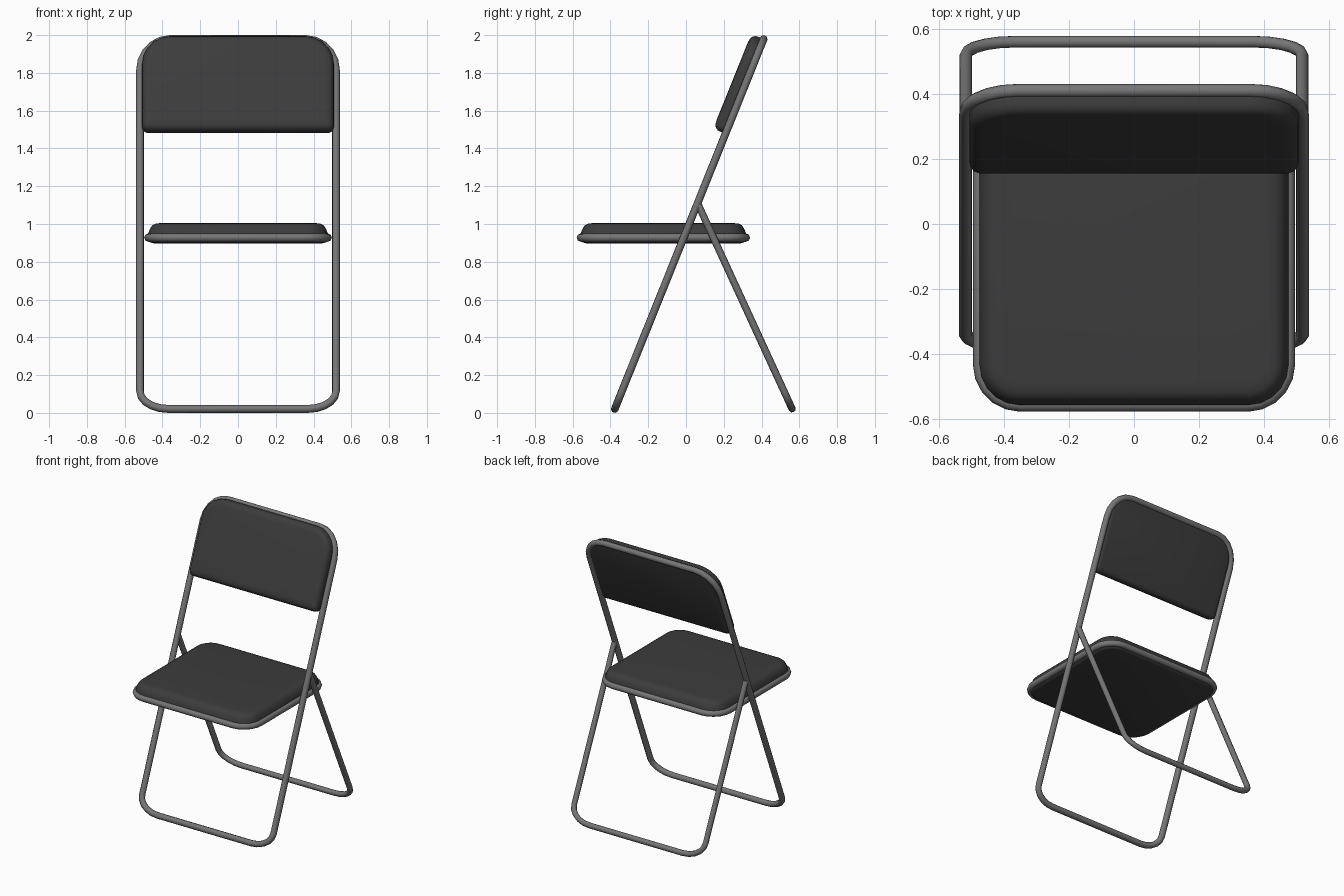
import bpy, bmesh
from math import sin, cos, pi, radians, atan2, hypot
from mathutils import Matrix, Vector

if "Cube" in bpy.data.objects:
    bpy.data.objects.remove(bpy.data.objects["Cube"])


def material(name, v):
    m = bpy.data.materials.new(name)
    m.diffuse_color = (v, v, v, 1)
    m.use_nodes = True
    m.node_tree.nodes["Principled BSDF"].inputs["Base Color"].default_value = m.diffuse_color
    return m


METAL = material("grey_metal", 0.18)
PAD = material("dark_padding", 0.045)


def finish(ob, mat):
    ob.data.materials.append(mat)
    bpy.ops.object.select_all(action='DESELECT')
    ob.select_set(True)
    bpy.context.view_layer.objects.active = ob
    if ob.type == 'CURVE':
        bpy.ops.object.convert(target='MESH')
        ob = bpy.context.view_layer.objects.active
    bpy.ops.object.shade_smooth_by_angle(angle=radians(50))
    return ob


def corner(cx, cv, rx, rv, start, seg=5):
    return [(cx + rx * cos(start + pi / 2 * i / seg),
             cv + rv * sin(start + pi / 2 * i / seg)) for i in range(seg + 1)]


def outline(w, v0, v1, low, high):
    """Rounded rectangle; low / high are (rx, rv) of the two corner pairs."""
    (ax, av), (bx, bv) = low, high
    return (corner(w - bx, v1 - bv, bx, bv, 0) +
            corner(bx - w, v1 - bv, bx, bv, pi / 2) +
            corner(ax - w, v0 + av, ax, av, pi) +
            corner(w - ax, v0 + av, ax, av, 1.5 * pi))


def plane(y0, z0, y1, z1):
    """Local x = across, y = up along the line, z = outward normal."""
    u = Vector((0, y1 - y0, z1 - z0)).normalized()
    n = Vector((1, 0, 0)).cross(u)
    return Matrix(((1, 0, 0, 0), (0, u.y, n.y, y0),
                   (0, u.z, n.z, z0), (0, 0, 0, 1)))


def tube(name, pts, mat4, radius, closed):
    cu = bpy.data.curves.new(name, 'CURVE')
    cu.dimensions = '3D'
    cu.bevel_depth = radius
    cu.bevel_resolution = 2
    cu.use_fill_caps = True
    sp = cu.splines.new('POLY')
    sp.points.add(len(pts) - 1)
    for p, (a, b) in zip(sp.points, pts):
        p.co = (*(mat4 @ Vector((a, b, 0))), 1)
    sp.use_cyclic_u = closed
    ob = bpy.data.objects.new(name, cu)
    bpy.context.collection.objects.link(ob)
    return finish(ob, METAL)


def cushion(name, w, v0, v1, r0, r1, levels, mat4):
    """Loft of inset rounded outlines; levels are (height, inset)."""
    bm = bmesh.new()
    rings = []
    for h, d in levels:
        a, b = max(r0 - d, 0.01), max(r1 - d, 0.01)
        pts = outline(w - d, v0 + d, v1 - d, (a, a), (b, b))
        rings.append([bm.verts.new(mat4 @ Vector((x, y, h))) for x, y in pts])
    for lo, hi in zip(rings, rings[1:]):
        for i in range(len(lo)):
            j = (i + 1) % len(lo)
            bm.faces.new((lo[i], lo[j], hi[j], hi[i]))
    bm.faces.new(rings[0][::-1])
    bm.faces.new(rings[-1])
    bmesh.ops.recalc_face_normals(bm, faces=bm.faces)
    me = bpy.data.meshes.new(name)
    bm.to_mesh(me)
    bm.free()
    ob = bpy.data.objects.new(name, me)
    bpy.context.collection.objects.link(ob)
    return finish(ob, PAD)


# Leaning main frame: one closed loop forming front legs and back posts
lean = plane(-0.377, 0.021, 0.411, 1.979)
length = hypot(0.788, 1.958)
tube("main_frame", outline(0.519, 0, length, (0.15, 0.1), (0.16, 0.18)),
     lean, 0.021, True)

# Rear leg: U-shaped tube hinged on the posts
rear = plane(0.562, 0.021, 0.066, 1.1)
rear_len = hypot(0.496, 1.079)
u_pts = (corner(-0.369, 0.1, 0.15, 0.1, pi) +
         corner(0.369, 0.1, 0.15, 0.1, 1.5 * pi))
tube("rear_leg", [(-0.519, rear_len)] + u_pts + [(0.519, rear_len)],
     rear, 0.019, False)

# Seat rim and seat cushion
flat = Matrix.Translation((0, 0, 0.928))
tube("seat_rim", outline(0.475, -0.557, 0.317, (0.125, 0.125), (0.125, 0.125)),
     flat, 0.022, True)
cushion("seat", 0.478, -0.56, 0.32, 0.125, 0.125,
        [(0.898, 0.03), (0.903, 0.012), (0.928, 0), (0.95, 0.002),
         (0.975, 0.012), (0.993, 0.024), (1.002, 0.042), (1.005, 0.07)],
        Matrix.Identity(4))

# Backrest pad, set into the top of the frame (local normal faces front)
cushion("backrest", 0.508, 1.57, 2.112, 0.035, 0.155,
        [(-0.012, 0.03), (-0.008, 0.012), (0.004, 0.002), (0.02, 0),
         (0.045, 0.002), (0.06, 0.012), (0.068, 0.026), (0.071, 0.05)],
        lean)
